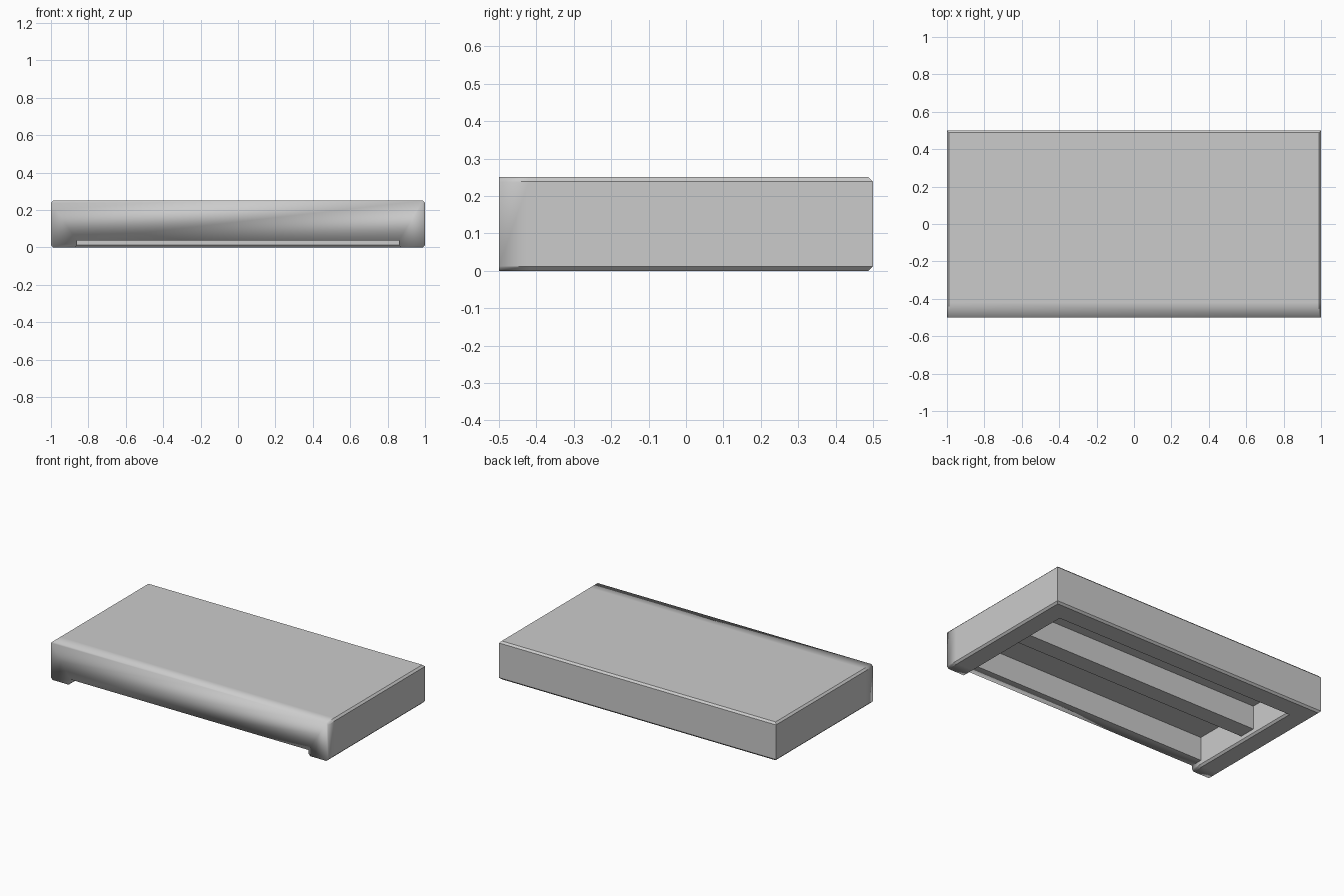
import bpy
import bmesh
from math import radians

cube = bpy.data.objects.get("Cube")
if cube:
    bpy.data.objects.remove(cube, do_unlink=True)

grey = bpy.data.materials.new("plain_grey")
grey.use_nodes = True
colour = (0.6, 0.6, 0.6, 1)
grey.diffuse_color = colour
grey.node_tree.nodes["Principled BSDF"].inputs["Base Color"].default_value = colour

HEIGHT = 0.25
FRONT, BACK = -0.5, 0.5
CHAMFER = 0.012
INNER_X, INNER_BACK = 0.86, 0.355


def extrude_profile(name, profile, half_width):
    """Extrude a (y, z) outline along x, centred on x = 0."""
    bm = bmesh.new()
    face = bm.faces.new([bm.verts.new((-half_width, y, z)) for y, z in profile])
    moved = bmesh.ops.extrude_face_region(bm, geom=[face])["geom"]
    bmesh.ops.translate(bm, vec=(2 * half_width, 0, 0),
                        verts=[v for v in moved if isinstance(v, bmesh.types.BMVert)])
    bmesh.ops.recalc_face_normals(bm, faces=bm.faces)
    mesh = bpy.data.meshes.new(name)
    bm.to_mesh(mesh)
    bm.free()
    obj = bpy.data.objects.new(name, mesh)
    bpy.context.collection.objects.link(obj)
    return obj


def chamfer(bm, rule):
    edges = [e for e in bm.edges if rule(e.verts[0].co, e.verts[1].co)]
    bmesh.ops.bevel(bm, geom=edges, offset=CHAMFER, segments=1, affect='EDGES')


# Slab with chamfered side and back rims
slab = extrude_profile("step_slab", [(FRONT, 0), (BACK, 0), (BACK, HEIGHT), (FRONT, HEIGHT)], 1)
slab.data.materials.append(grey)
bm = bmesh.new()
bm.from_mesh(slab.data)
chamfer(bm, lambda a, b: abs(a.z - b.z) < 0.001 and (a.y + b.y) / 2 > FRONT + 0.1)
bm.to_mesh(slab.data)
bm.free()

# Underside hollow: two channels around a beam, open under the front lip
hollow = extrude_profile("hollow_cutter", [
    (-0.6, -0.1), (INNER_BACK, -0.1), (INNER_BACK, 0.19), (0.055, 0.19), (0.055, 0.037),
    (-0.055, 0.037), (-0.055, 0.19), (-0.42, 0.19), (-0.42, 0.037), (-0.6, 0.037)], INNER_X)
hollow.hide_render = True
cut = slab.modifiers.new("hollow", 'BOOLEAN')
cut.object = hollow
cut.operation = 'DIFFERENCE'
cut.solver = 'EXACT'
bpy.context.view_layer.objects.active = slab
bpy.ops.object.modifier_apply(modifier=cut.name)
bpy.data.objects.remove(hollow, do_unlink=True)

bm = bmesh.new()
bm.from_mesh(slab.data)


# Inner rim of the base frame
def on_inner_rim(a, b):
    low = max(a.z, b.z) < 0.001
    at_side = min(abs(a.x), abs(b.x)) > INNER_X - 0.01 and max(abs(a.x), abs(b.x)) < INNER_X + 0.01
    return low and at_side


chamfer(bm, on_inner_rim)

# Soft shading rolls over the front edges, all other corners stay crisp
bmesh.ops.bisect_plane(bm, geom=bm.verts[:] + bm.edges[:] + bm.faces[:],
                       plane_co=(0, -0.42, 0), plane_no=(0, 1, 0))
for face in bm.faces:
    face.smooth = True
for edge in bm.edges:
    on_front = all(v.co.y < FRONT + 0.001 for v in edge.verts)
    edge.smooth = on_front or edge.calc_face_angle(0) < radians(30)
bm.to_mesh(slab.data)
bm.free()
